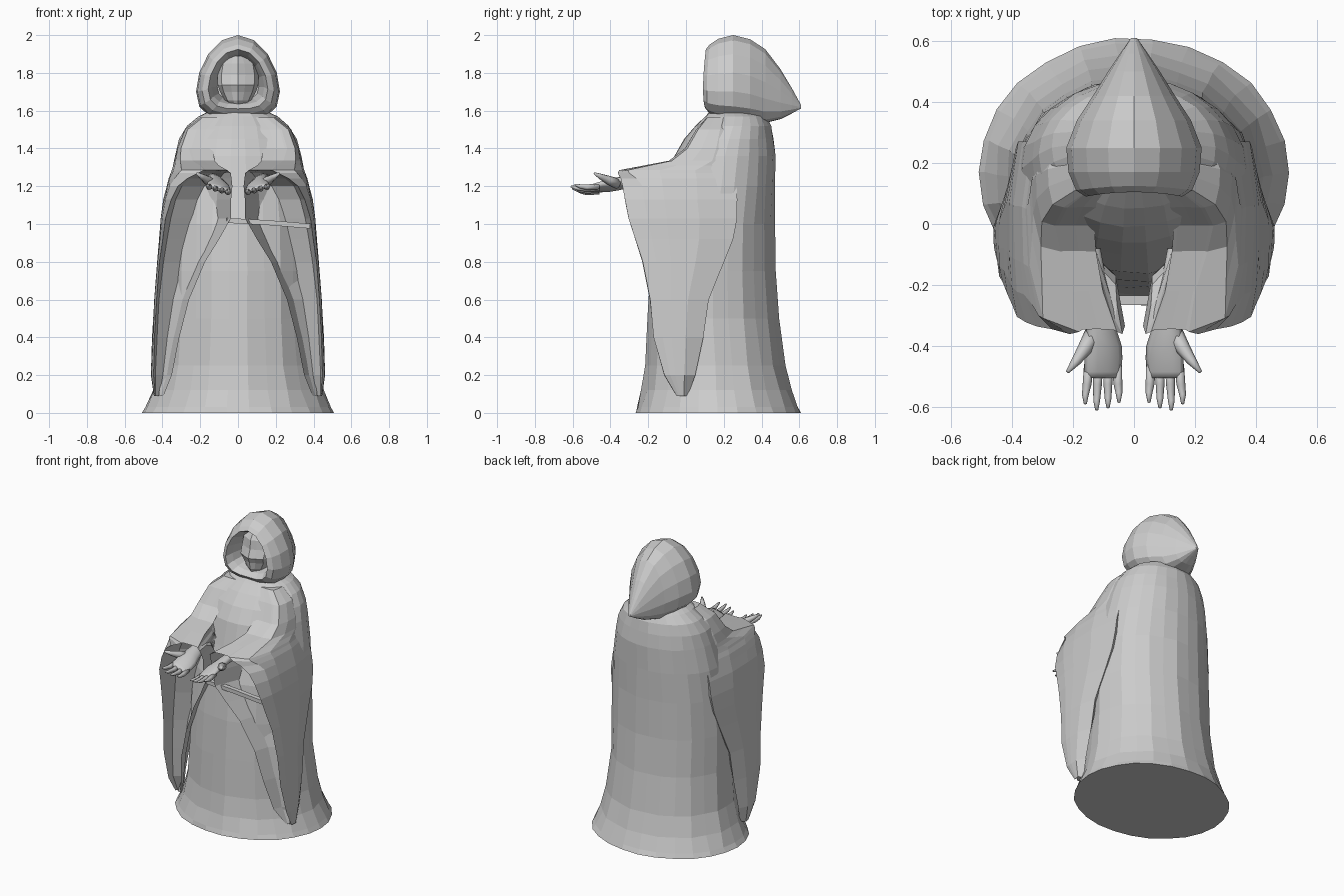
import bpy, bmesh, math, random
from mathutils import Vector

random.seed(4)


def loft(name, rings, smooth=False, mirror=False, jitter=0.0):
    """Skin closed rings of equal length and cap both ends."""
    bm = bmesh.new()
    vs = []
    for r in rings:
        vs.append([bm.verts.new(Vector(p) + Vector([random.uniform(-jitter, jitter) for _ in range(2)] + [0]))
                   for p in r])
    n = len(vs[0])
    for a, b in zip(vs, vs[1:]):
        for i in range(n):
            j = (i + 1) % n
            bm.faces.new((a[i], a[j], b[j], b[i]))
    bm.faces.new(vs[0][::-1])
    bm.faces.new(vs[-1])
    bmesh.ops.recalc_face_normals(bm, faces=bm.faces)
    me = bpy.data.meshes.new(name)
    bm.to_mesh(me)
    bm.free()
    for p in me.polygons:
        p.use_smooth = smooth
    ob = bpy.data.objects.new(name, me)
    bpy.context.collection.objects.link(ob)
    if mirror:
        ob.modifiers.new("mirror", 'MIRROR').use_mirror_merge = False
    return ob


def tube(name, path, sides=8):
    """Round limb along a path of (x, y, z, radius), mirrored and smooth."""
    rings = []
    pts = [Vector(p[:3]) for p in path]
    for i, p in enumerate(path):
        d = (pts[min(i + 1, len(pts) - 1)] - pts[max(i - 1, 0)]).normalized()
        u = d.cross(Vector((0, 0, 1))).normalized()
        v = u.cross(d)
        rings.append([pts[i] + (u * math.cos(a) + v * math.sin(a)) * p[3]
                      for a in (2 * math.pi * k / sides for k in range(sides))])
    return loft(name, rings, smooth=True, mirror=True)


def lerp(a, b, t):
    return a + (b - a) * t


# Gown and back of the cloak: z, half width, front y, back y
GOWN = [(0, .51, -.27, .61), (.03, .492, -.26, .597), (.12, .452, -.235, .56),
        (.25, .42, -.215, .525), (.5, .395, -.205, .49), (.75, .395, -.19, .475),
        (1.0, .388, -.16, .47), (1.2, .365, -.105, .475), (1.36, .335, -.06, .475),
        (1.45, .31, -.01, .463), (1.52, .27, .05, .45), (1.57, .21, .10, .425),
        (1.61, .12, .14, .34)]
rings = []
for k, (z, rx, yf, yb) in enumerate(GOWN):
    cy, ry = (yf + yb) / 2, (yb - yf) / 2
    ring = []
    for i in range(26):
        a = 2 * math.pi * i / 26
        # shallow pleats in the skirt
        f = 1 + (0.01 * math.cos(a * 13) if 1 < k < 7 else 0)
        ring.append((rx * f * math.cos(a), cy + ry * f * math.sin(a), z))
    rings.append(ring)
loft("gown", rings, jitter=.003)

# Long open sleeves: z, inner x, outer front x, outer side x, front y, lining y, back y
SLEEVE = [(.09, .395, .44, .445, -.05, -.02, .01), (.2, .35, .445, .462, -.115, -.05, .05),
          (.4, .31, .44, .455, -.17, -.05, .09), (.6, .26, .43, .445, -.19, -.05, .12),
          (.8, .175, .415, .428, -.23, -.05, .2), (.92, .10, .40, .418, -.27, -.05, .25),
          (1.03, .04, .385, .408, -.305, -.05, .27), (1.13, .035, .355, .395, -.325, -.05, .27),
          (1.2, .03, .32, .378, -.335, -.06, .27), (1.24, .035, .27, .366, -.345, -.1, .27),
          (1.27, .04, .21, .356, -.36, -.2, .27),
          (1.285, .055, .18, .351, -.352, -.345, .27), (1.31, .10, .20, .343, -.22, -.22, .27),
          (1.335, .125, .24, .335, -.09, -.09, .26), (1.4, .13, .26, .322, -.005, -.005, .25),
          (1.5, .10, .23, .283, .055, .055, .25), (1.565, .09, .15, .20, .11, .11, .24)]
rings = []
for z, xi, xo, xs, yf, yd, yb in SLEEVE:
    xm, xb, ym = (xi + xo) / 2, (xi + xs) / 2, lerp(yf, yd, .6)
    side = min(.35, .1 + max(0, 1.3 - z) * 3)
    rings.append([(x, y, z) for x, y in (
        (xb, yb - .06), (lerp(xi, xb, .5), lerp(yf, min(yb, .2) - .05, .5)), (xi, yf),
        (lerp(xi, xo, .1), ym), (xm, yd), (lerp(xi, xo, .92), ym), (xo, yf),
        (lerp(xo, xs, .7), lerp(yf, yb, side * .5)), (lerp(xo, xs, .95), lerp(yf, yb, .35)),
        (xs, lerp(yf, yb, .65)), (xs - .03, yb))])
loft("sleeve", rings, mirror=True, jitter=.002)

# Belt band across the front
band = []
for x, z in ((-.06, 1.02), (.16, 1.008), (.38, .99)):
    band.append([(x, -.265, z - .014), (x, -.235, z - .014), (x, -.235, z + .012), (x, -.265, z + .012)])
loft("belt", band)

# Hood: y, bottom z, top z, half width; starts inside and turns over the rim
HOOD = [(.27, 1.66, 1.86, .11), (.14, 1.635, 1.905, .14), (.105, 1.61, 1.925, .158),
        (.125, 1.585, 1.95, .19), (.17, 1.565, 1.98, .215), (.25, 1.555, 2.0, .222),
        (.34, 1.545, 1.978, .187), (.42, 1.535, 1.925, .135), (.5, 1.555, 1.82, .085),
        (.56, 1.585, 1.72, .045), (.61, 1.613, 1.628, .01)]
rings = []
for y, zb, zt, w in HOOD:
    rings.append([(w * math.sin(a), y + (.015 * math.cos(a) ** 2 - .015 if y < .13 else 0),
                   zb + (zt - zb) * ((1 + math.cos(a)) / 2) ** 1.6)
                  for a in (2 * math.pi * i / 16 for i in range(16))])
loft("hood", rings)

# Face inside the hood, with a nose ridge and pointed chin
rings = []
for z, w, f in ((1.615, .035, .15), (1.655, .07, .13), (1.70, .095, .125), (1.735, .107, .11),
                (1.79, .11, .13), (1.85, .098, .135), (1.89, .06, .16)):
    rings.append([(0, f, z), (w * .35, f + .015, z), (w * .8, f + .04, z), (w, f + .09, z),
                  (0, f + .16, z), (-w, f + .09, z), (-w * .8, f + .04, z), (-w * .35, f + .015, z)])
loft("face", rings)

# Upturned hands: forearm and palm, four fingers and a thumb
rings = []
for cx, y, z, w, h in ((.15, -.08, 1.25, .04, .035), (.11, -.30, 1.225, .042, .032),
                       (.105, -.36, 1.213, .052, .032), (.10, -.40, 1.205, .06, .03),
                       (.10, -.44, 1.198, .062, .025), (.102, -.485, 1.19, .06, .018),
                       (.102, -.505, 1.187, .054, .011)):
    rings.append([(cx + w * math.cos(a), y, z + h * math.sin(a) + .3 * w * math.cos(a))
                  for a in (2 * math.pi * i / 10 for i in range(10))])
loft("palm", rings, smooth=True, mirror=True)
for i, (x, tip) in enumerate(((.056, -.585), (.086, -.603), (.117, -.61), (.148, -.59))):
    z = 1.186 + .3 * (x - .10)
    tx = x + (x - .09) * .2
    tube("finger_%d" % (i + 1), [(x, -.46, z, .016), (lerp(x, tx, .5), -.525, z - .006, .0145),
                                 (tx, tip + .03, z - .001, .011), (tx, tip, z + .008, .005)])
tube("thumb", [(.135, -.36, 1.213, .028), (.162, -.41, 1.232, .024),
               (.19, -.45, 1.25, .016), (.218, -.485, 1.268, .006)])
